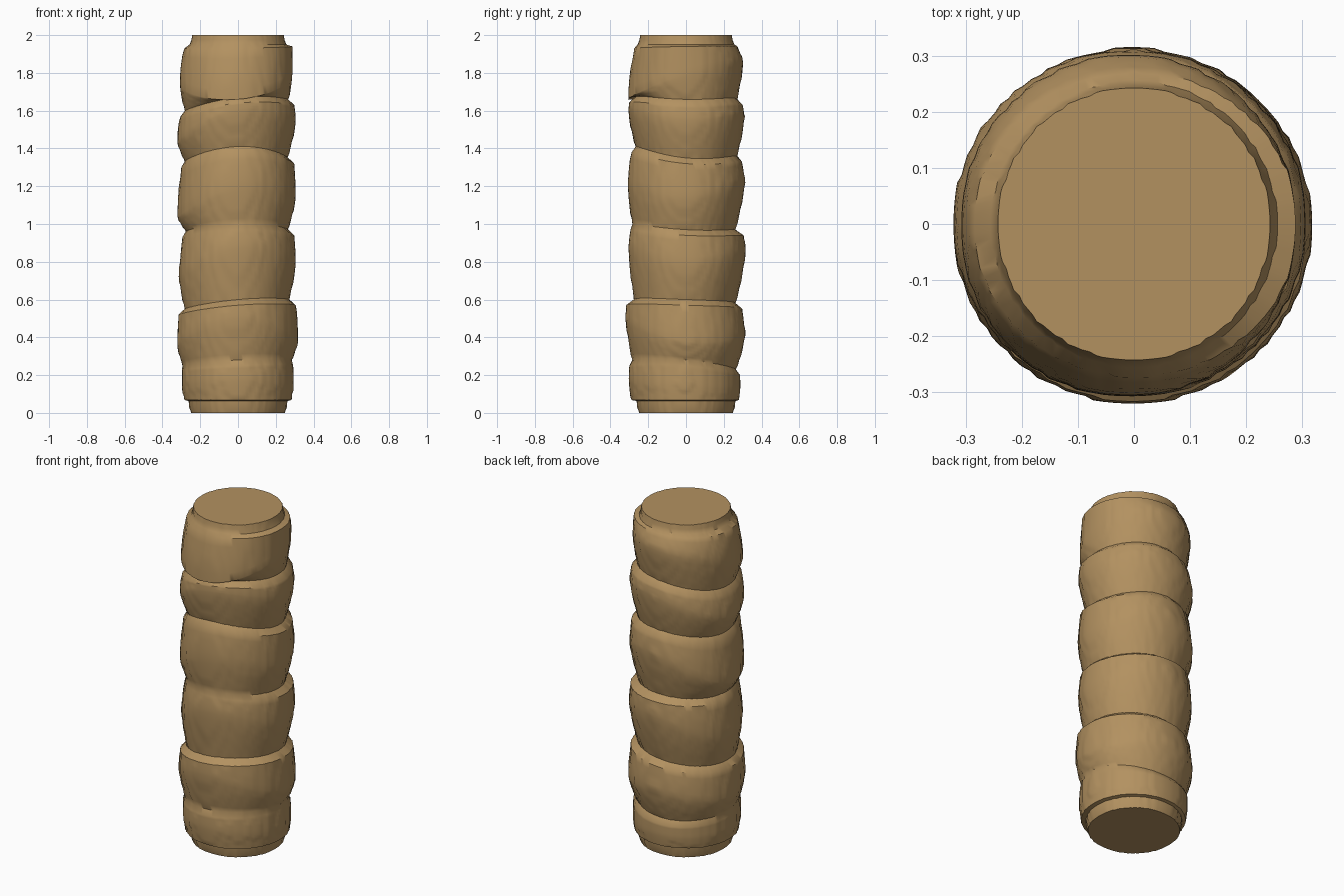
import bpy
import bmesh
import math

cube = bpy.data.objects.get("Cube")
if cube:
    bpy.data.objects.remove(cube, do_unlink=True)

SIDES = 112
GRID = 0.02          # carving step that gives the lengthwise grain
LEDGE = 0.03         # height of the crease between two bulges

# Bulges from top to bottom, one row per compass side:
# ledge height, ledge radius, peak height, peak radius, waist radius
RIGHT_HAND = [(1.94, .29, 1.80, .29, .267), (1.63, .297, 1.55, .307, .262),
              (1.32, .297, 1.15, .307, .265), (.94, .297, .80, .307, .27),
              (.57, .307, .38, .317, .285), (.25, .29, .15, .293, .285)]
REAR = [(1.94, .27, 1.85, .302, .27), (1.63, .30, 1.57, .31, .27),
        (1.33, .295, 1.22, .312, .262), (.94, .307, .85, .314, .262),
        (.55, .297, .41, .313, .265), (.20, .288, .14, .29, .28)]
LEFT_HAND = [(1.93, .285, 1.75, .31, .282), (1.57, .305, 1.44, .322, .282),
             (1.30, .30, 1.04, .32, .275), (.93, .293, .72, .312, .283),
             (.52, .312, .36, .322, .292), (.22, .297, .15, .297, .285)]
FRONT = [(1.93, .272, 1.66, .307, .272), (1.38, .29, 1.20, .309, .285),
         (.97, .292, .87, .305, .275), (.57, .315, .50, .32, .285),
         (.25, .30, .18, .304, .29), (.12, .293, .10, .293, .285)]
# The front row keeps the same count of bulges at the same levels
FRONT.insert(1, (1.64, .302, 1.60, .305, .268))
FRONT.pop()


def around(values, angle):
    """Blend four side values smoothly around the circle."""
    a, b, c, d = values
    mean = (a + b + c + d) / 4
    return (mean + (a - c) / 2 * math.cos(angle) + (b - d) / 2 * math.sin(angle)
            + (a - b + c - d) / 4 * math.cos(2 * angle))


def ease(a, b, steps, shape):
    return [(a[0] + (b[0] - a[0]) * t, a[1] + (b[1] - a[1]) * shape(t))
            for t in (i / steps for i in range(steps))]


def swell(t):
    return math.sin(t * math.pi / 2)


def sink(t):
    return t ** 1.4


def profile(angle):
    """Height and radius points down one side of the post."""
    rows = [[around(v, angle) for v in zip(*sides)]
            for sides in zip(RIGHT_HAND, REAR, LEFT_HAND, FRONT)]
    points = [(2.0, .243), (1.975, .248), (1.95, .255)]
    for i, (top, ledge, peak_z, peak_r, waist) in enumerate(rows):
        last = i == len(rows) - 1
        bottom = .068 if last else rows[i + 1][0] + LEDGE
        points += ease((top, ledge), (peak_z, peak_r), 5, swell)
        points += ease((peak_z, peak_r), (bottom, waist), 7, sink)
        points.append((bottom, waist))
    return points + [(.063, .262), (.03, .258), (0, .25)]


def carve(value):
    """Pull a coordinate part of the way to the carving step."""
    return value + (round(value / GRID) * GRID - value) * .22


def build_post():
    bm = bmesh.new()
    columns = []
    for s in range(SIDES):
        angle = 2 * math.pi * s / SIDES
        columns.append([bm.verts.new((carve(r * math.cos(angle)),
                                      carve(r * math.sin(angle)), z))
                        for z, r in profile(angle)])
    for s, column in enumerate(columns):
        after = columns[(s + 1) % SIDES]
        for k in range(len(column) - 1):
            bm.faces.new((column[k], column[k + 1], after[k + 1], after[k]))
    # flat sawn ends
    bm.faces.new([c[0] for c in columns])
    bm.faces.new([c[-1] for c in reversed(columns)])
    bmesh.ops.recalc_face_normals(bm, faces=bm.faces)
    mesh = bpy.data.meshes.new("wooden_post")
    bm.to_mesh(mesh)
    bm.free()
    post = bpy.data.objects.new("wooden_post", mesh)
    bpy.context.collection.objects.link(post)
    return post


# Single wood colour
wood = bpy.data.materials.new("tan wood")
wood.use_nodes = True
colour = (.45, .285, .118, 1)
wood.diffuse_color = colour
shader = next(n for n in wood.node_tree.nodes if n.type == 'BSDF_PRINCIPLED')
shader.inputs["Base Color"].default_value = colour
shader.inputs["Roughness"].default_value = .8

post = build_post()
post.data.materials.append(wood)
bpy.ops.object.select_all(action='DESELECT')
post.select_set(True)
bpy.context.view_layer.objects.active = post
bpy.ops.object.shade_smooth_by_angle(angle=math.radians(40))
